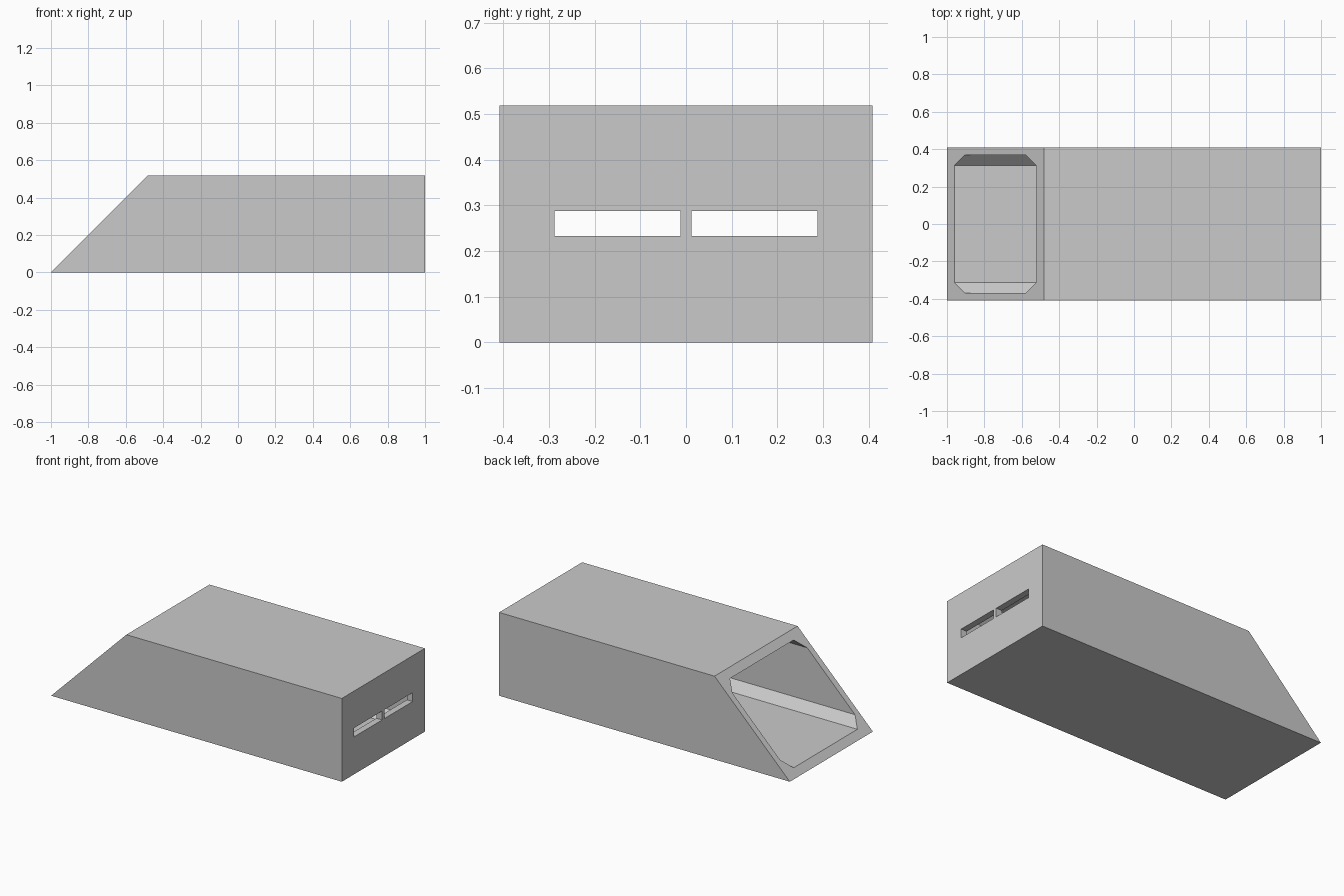
import bpy
import bmesh
from mathutils import Vector

cube = bpy.data.objects.get("Cube")
if cube:
    bpy.data.objects.remove(cube, do_unlink=True)

LENGTH, WIDTH, HEIGHT = 2.0, 0.816, 0.518
WALL = 0.04
CHAMFER = 0.055

grey = bpy.data.materials.new("plain grey")
grey.use_nodes = True
grey.diffuse_color = (0.59, 0.59, 0.59, 1)
grey.node_tree.nodes["Principled BSDF"].inputs["Base Color"].default_value = grey.diffuse_color


def prism(name, outline, direction):
    """Extrude a closed outline along a direction into a solid."""
    bm = bmesh.new()
    face = bm.faces.new([bm.verts.new(p) for p in outline])
    extruded = bmesh.ops.extrude_face_region(bm, geom=[face], use_keep_orig=True)
    moved = [g for g in extruded["geom"] if isinstance(g, bmesh.types.BMVert)]
    bmesh.ops.translate(bm, verts=moved, vec=Vector(direction))
    bmesh.ops.recalc_face_normals(bm, faces=bm.faces)
    mesh = bpy.data.meshes.new(name)
    bm.to_mesh(mesh)
    bm.free()
    mesh.materials.append(grey)
    obj = bpy.data.objects.new(name, mesh)
    bpy.context.collection.objects.link(obj)
    return obj


def cut(target, cutter):
    """Subtract a cutter and discard it."""
    cutter.hide_render = True
    mod = target.modifiers.new("cut", "BOOLEAN")
    mod.operation = "DIFFERENCE"
    mod.solver = "EXACT"
    mod.object = cutter
    bpy.context.view_layer.objects.active = target
    bpy.ops.object.modifier_apply(modifier=mod.name)
    bpy.data.objects.remove(cutter, do_unlink=True)


# Housing: long box with one end sloped at 45 degrees
x, y = LENGTH / 2, WIDTH / 2
side = [(-x, -y, 0), (x, -y, 0), (x, -y, HEIGHT), (-x + HEIGHT, -y, HEIGHT)]
housing = prism("housing", side, (0, WIDTH, 0))

# Cavity: chamfered channel open at the sloped end
w, low, high, c = y - WALL, WALL, HEIGHT - WALL, CHAMFER
half = [(w - c, low), (w, low + c), (w, high - c), (w - c, high)]
section = half + [(-a, b) for a, b in reversed(half)]
channel = [(-x - 0.2, a, b) for a, b in section]
cut(housing, prism("cavity_cutter", channel, (LENGTH + 0.2 - WALL, 0, 0)))

# Pair of slots through the upright end wall
for sign in (-1, 1):
    near, far = sign * 0.012, sign * 0.288
    slot = [(x - 0.1, near, 0.233), (x - 0.1, far, 0.233),
            (x - 0.1, far, 0.288), (x - 0.1, near, 0.288)]
    cut(housing, prism("slot_cutter", slot, (0.2, 0, 0)))
